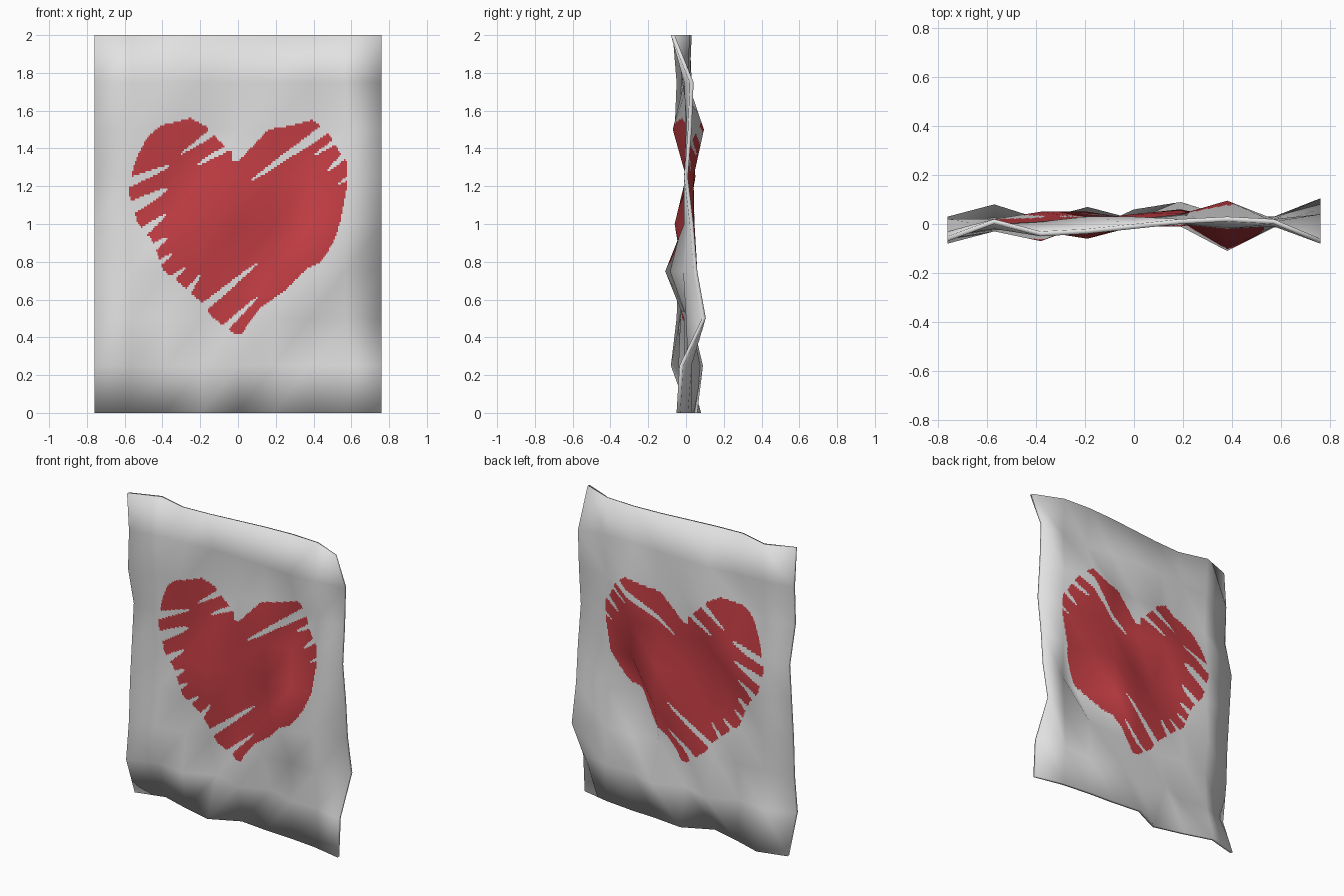
import bpy, math
from mathutils import Vector

if "Cube" in bpy.data.objects:
    bpy.data.objects.remove(bpy.data.objects["Cube"])

W, H, N, SUB, HALF = 1.52, 2.0, 8, 24, 0.01
M = N * SUB

# Crumple depth (y, hundredths) of the sheet, rows from top to bottom
CRUMPLE = [
    [-6, 1, -4, -3, -1, 1, 2, 1, -7],
    [-4, -1, 0, 2, 2, 1, -1, 0, 3],
    [-5, -2, -6, 1, 1, 3, 8.5, 1, 2],
    [1, 1, 4, 4, 1, 0, 3, 0, 0],
    [-1, 0, -2, -5, 0, 3.5, 1, 0, 3],
    [-3, 1, -1, 1, 3, 5, -10, -0.5, 5],
    [-4, -2, 1, -2, 1, 0, 2, 1, 9.5],
    [-7, 0, -3, 6, 0, 8, 2, 2, -2.5],
    [2, 7, 1, -4, 5, 3, 2, 0, -4]]
CRUMPLE.reverse()
DX, DZ = W / N, H / N

# Heart outline (x, z, hundredths)
HEART = [(-56, 128), (-53, 137), (-48, 146), (-41, 152), (-33, 154), (-25, 156),
         (-16, 151), (-10, 144), (-3, 138), (-3, 133), (1, 134), (16, 150),
         (28, 152), (39, 155), (42, 153), (49, 147), (54, 138), (58, 133),
         (58, 121), (54, 100), (50, 89), (44, 80), (37, 77), (25, 65), (11, 55),
         (2, 42), (-2, 42), (-14, 51), (-21, 60), (-31, 69), (-39, 75),
         (-46, 92), (-53, 100), (-58, 117)]
# Bare gaps between brush strokes: open end, tip, half width
GAPS = [(-13, 149, -30, 137, 1.9), (-6, 140, -22, 131, 1.7), (-60, 121, -36, 131, 2.6),
        (-59, 107, -37, 119, 3.6), (-53, 94, -38, 105, 2.6), (-48, 85, -37, 93, 2.4),
        (-44, 78, -35, 84, 1.8), (-37, 69, -28, 77, 1.8), (-28, 62, -20, 73, 1.8),
        (-18, 56, 10, 79, 2.3), (-7, 45, 10, 61, 1.8), (47, 151, 7, 123, 2.7),
        (52, 144, 40, 136, 1.5), (59, 138, 47, 128, 1.8), (61, 126, 53, 121, 1.2)]


def painted(x, z):
    """True where the brushed heart covers the sheet."""
    if not (-60 < x < 60 and 40 < z < 158):
        return False
    inside = False
    for (ax, az), (bx, bz) in zip(HEART, HEART[1:] + HEART[:1]):
        if (az > z) != (bz > z) and x < ax + (z - az) * (bx - ax) / (bz - az):
            inside = not inside
    if not inside:
        return False
    for ax, az, bx, bz, hw in GAPS:
        ux, uz = bx - ax, bz - az
        length = math.hypot(ux, uz)
        t = ((x - ax) * ux + (z - az) * uz) / length ** 2
        d = abs((x - ax) * uz - (z - az) * ux) / length
        if -0.3 < t < 1 and d < hw * math.sqrt(1 - max(t, 0)):
            return False
    return True


def node_y(i, k):
    return CRUMPLE[k][i] * 0.01


def node_normal(i, k, side):
    """Soft normal of a coarse fold point, rounded over at the rim."""
    i0, i1, k0, k1 = max(i - 1, 0), min(i + 1, N), max(k - 1, 0), min(k + 1, N)
    sx = (node_y(i1, k) - node_y(i0, k)) / ((i1 - i0) * DX)
    sz = (node_y(i, k1) - node_y(i, k0)) / ((k1 - k0) * DZ)
    n = Vector((-sx, 1, -sz)).normalized() * side
    n.x += (i == N) - (i == 0)
    n.z += (k == N) - (k == 0)
    return n.normalized()


def blend(fn, a, b):
    """Interpolate over the two triangles of a coarse cell."""
    i, k = min(a // SUB, N - 1), min(b // SUB, N - 1)
    u, v = a / SUB - i, b / SUB - k
    p, q = fn(i, k), fn(i + 1, k + 1)
    if u >= v:
        return p * (1 - u) + fn(i + 1, k) * (u - v) + q * v
    return p * (1 - v) + fn(i, k + 1) * (v - u) + q * u


# Sheet: front and back skins on one fine grid
verts, normals, faces, mats = [], [], [], []
S = (M + 1) ** 2
for side in (-1, 1):
    grid = [[node_normal(i, k, side) for i in range(N + 1)] for k in range(N + 1)]
    for b in range(M + 1):
        for a in range(M + 1):
            y = blend(node_y, a, b) + side * HALF
            verts.append((W * (a / M - 0.5), y, H * b / M))
            normals.append(blend(lambda i, k: grid[k][i], a, b).normalized())

for b in range(M):
    for a in range(M):
        p = b * (M + 1) + a
        q = [p, p + 1, p + M + 2, p + M + 1]
        mat = int(painted(100 * W * ((a + .5) / M - .5), 100 * H * (b + .5) / M))
        faces += [q, [v + S for v in reversed(q)]]
        mats += [mat, mat]

# Rim joining the two skins
rim = [a for a in range(M)]
rim += [b * (M + 1) + M for b in range(M)]
rim += [M * (M + 1) + a for a in range(M, 0, -1)]
rim += [b * (M + 1) for b in range(M, 0, -1)]
for p, q in zip(rim, rim[1:] + rim[:1]):
    faces.append([q, p, p + S, q + S])
    mats.append(0)

mesh = bpy.data.meshes.new("paper_sheet")
mesh.from_pydata(verts, [], faces)
for name, col in (("paper white", (0.77, 0.76, 0.76, 1)), ("heart red", (0.55, 0.048, 0.058, 1))):
    m = bpy.data.materials.new(name)
    m.diffuse_color = col
    m.use_nodes = True
    m.node_tree.nodes["Principled BSDF"].inputs["Base Color"].default_value = m.diffuse_color
    mesh.materials.append(m)
mesh.polygons.foreach_set("material_index", mats)
mesh.polygons.foreach_set("use_smooth", [True] * len(faces))
mesh.update()
mesh.normals_split_custom_set_from_vertices(normals)
bpy.context.collection.objects.link(bpy.data.objects.new("paper_sheet", mesh))
